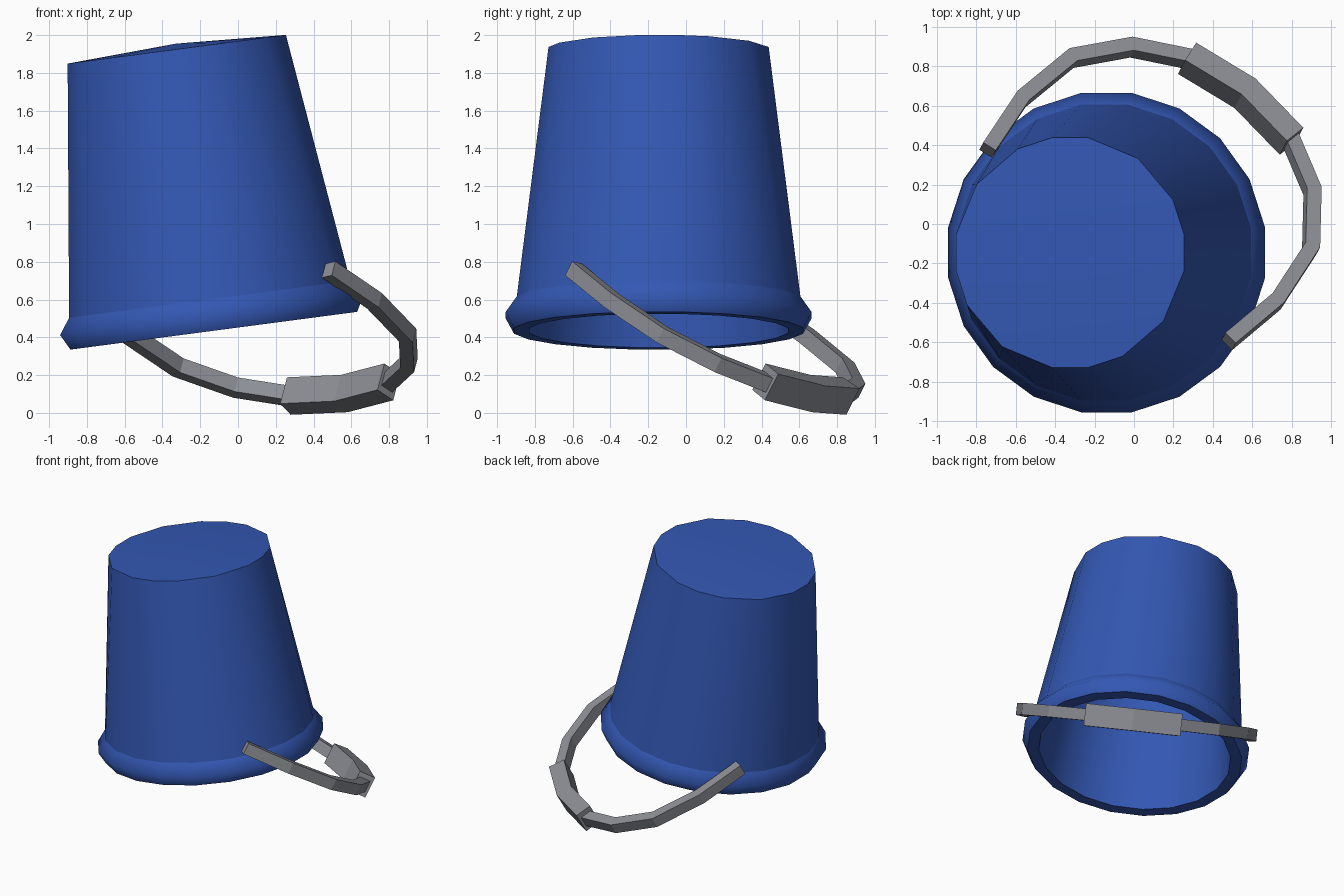
import bpy, bmesh, math
from mathutils import Vector

cube = bpy.data.objects.get("Cube")
if cube:
    bpy.data.objects.remove(cube)


def make_material(name, color):
    mat = bpy.data.materials.new(name)
    mat.use_nodes = True
    mat.diffuse_color = (*color, 1)
    mat.node_tree.nodes["Principled BSDF"].inputs["Base Color"].default_value = (*color, 1)
    return mat


def finish(bm, name, mat):
    bmesh.ops.remove_doubles(bm, verts=bm.verts, dist=0.0005)
    bmesh.ops.recalc_face_normals(bm, faces=bm.faces)
    mesh = bpy.data.meshes.new(name)
    bm.to_mesh(mesh)
    bm.free()
    mesh.materials.append(mat)
    obj = bpy.data.objects.new(name, mesh)
    bpy.context.collection.objects.link(obj)
    return obj


blue = make_material("bucket blue", (0.033, 0.096, 0.45))
gray = make_material("handle gray", (0.26, 0.27, 0.30))

# Bucket: a 20-sided shell, opening down, from outer base to inner base
SIDES = 20
PROFILE = [  # radius, height above the opening, sharp edge
    (0.59, 1.503, True),
    (0.76, 0.168, True),
    (0.82, 0.083, False),
    (0.775, 0.0, True),
    (0.693, 0.0, True),
    (0.53, 1.42, True),
]


def ring_angle(i, base):
    # On the base rings, the 3rd and 4th corner of each quarter merge into one
    quarter, step = divmod(i, 5)
    angle = 9 + 18 * step
    if base and step in (2, 3):
        angle = 54
    return math.radians(angle + 90 * quarter)


bm = bmesh.new()
rings = []
for k, (r, h, sharp) in enumerate(PROFILE):
    base = k in (0, len(PROFILE) - 1)
    angles = [ring_angle(i, base) for i in range(SIDES)]
    rings.append([bm.verts.new((r * math.cos(a), r * math.sin(a), h)) for a in angles])
for lower, upper in zip(rings, rings[1:]):
    for i in range(SIDES):
        j = (i + 1) % SIDES
        bm.faces.new((lower[i], lower[j], upper[j], upper[i]))
# Slightly domed base, outside and inside
for ring, h in ((rings[0], 1.533), (rings[-1], 1.45)):
    tip = bm.verts.new((0, 0, h))
    for i in range(SIDES):
        bm.faces.new((ring[i], ring[(i + 1) % SIDES], tip))
for face in bm.faces:
    face.smooth = True
for ring, (r, h, sharp) in zip(rings, PROFILE):
    for i in range(SIDES):
        edge = bm.edges.get((ring[i], ring[(i + 1) % SIDES]))
        edge.smooth = not sharp
bucket = finish(bm, "bucket", blue)
bucket.location = (-0.128, -0.145, 0.435)
bucket.rotation_euler = (0, math.radians(-7.5), 0)

# Handle plane: pivot centre, direction across the pivots, direction outwards
CENTRE = Vector((-0.14, -0.12, 0.68))
ACROSS = Vector((0.778, -0.618, 0.11)).normalized()
OUT = Vector((0.589, 0.648, -0.48))
OUT = (OUT - ACROSS * OUT.dot(ACROSS)).normalized()
NORMAL = ACROSS.cross(OUT)


def swept_bar(name, path, depth, width):
    """Flat-faced rectangular bar along a path in the handle plane."""
    points = [Vector(p) for p in path]
    bm = bmesh.new()
    sections = []
    for i, p in enumerate(points):
        before = (p - points[max(i - 1, 0)]).normalized()
        after = (points[min(i + 1, len(points) - 1)] - p).normalized()
        tangent = (before + after).normalized()
        side = Vector((-tangent.y, tangent.x))
        segment = after if after.length else before
        miter = depth / 2 / max(tangent.dot(segment), 0.5)
        corners = []
        for s, n in ((-1, -1), (1, -1), (1, 1), (-1, 1)):
            q = p + side * s * miter
            corners.append(bm.verts.new(
                CENTRE + ACROSS * q.x + OUT * q.y + NORMAL * n * width / 2))
        sections.append(corners)
    for a, b in zip(sections, sections[1:]):
        for i in range(4):
            j = (i + 1) % 4
            bm.faces.new((a[i], a[j], b[j], b[i]))
    bm.faces.new(sections[0])
    bm.faces.new(sections[-1])
    return finish(bm, name, gray)


def mirrored(half):
    return half + [(-x, y) for x, y in reversed(half) if x]


# Thin bail and the thicker grip around its middle
swept_bar("handle_bail", mirrored(
    [(0.785, 0.015), (0.83, 0.37), (0.78, 0.735), (0.59, 1.0), (0.33, 1.155), (0, 1.2)]),
    0.075, 0.085)
swept_bar("handle_grip", mirrored([(0.34, 1.15), (0, 1.2)]), 0.12, 0.16)
